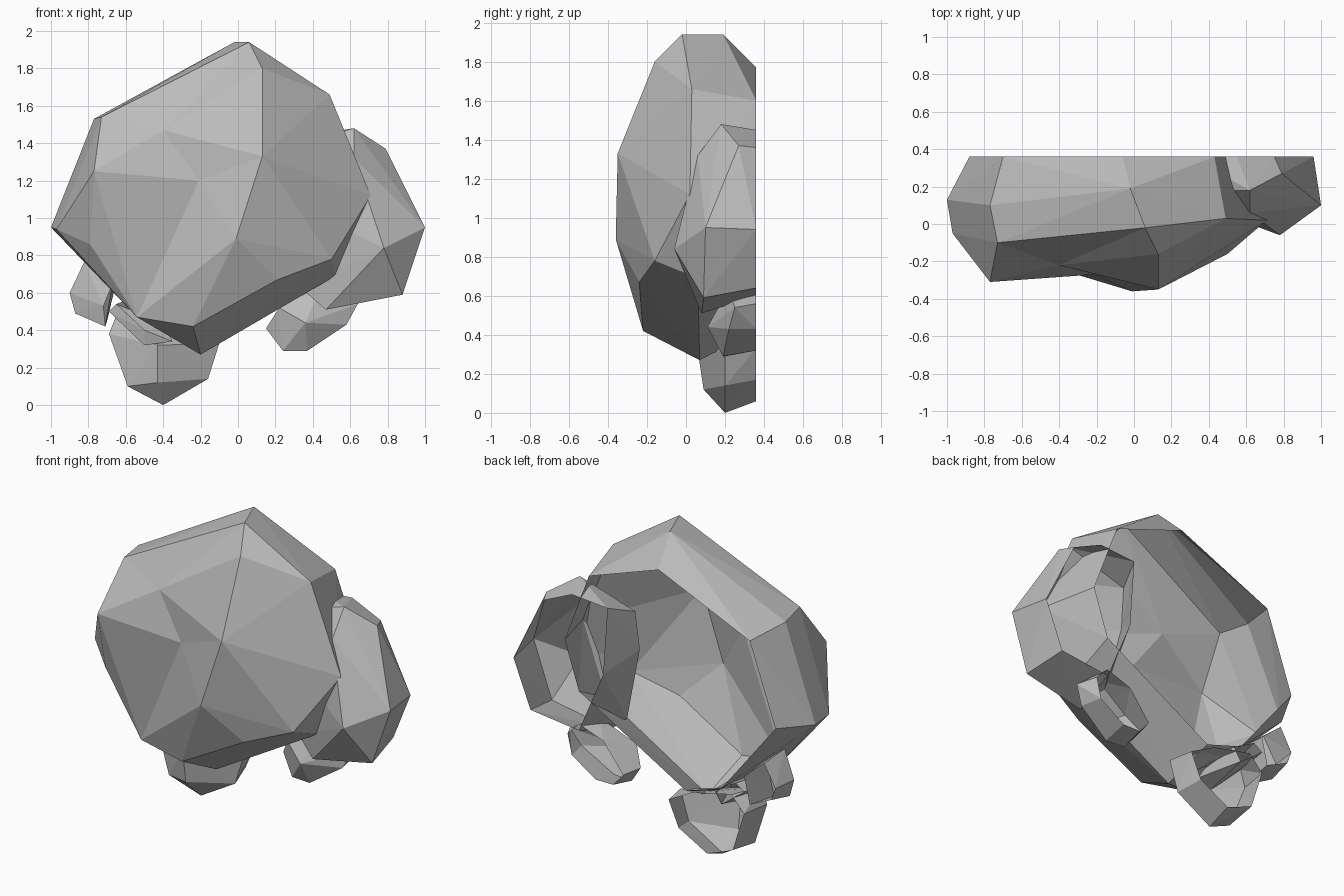
import bpy
import bmesh
from mathutils import Vector

BACK = .36  # the plane where every stone is cut open

default_cube = bpy.data.objects.get("Cube")
if default_cube:
    bpy.data.objects.remove(default_cube, do_unlink=True)


def make_material(name, value):
    """Plain grey surface for viewport and render."""
    color = (value, value, value, 1)
    material = bpy.data.materials.new(name)
    material.use_nodes = True
    material.diffuse_color = color
    shader = material.node_tree.nodes["Principled BSDF"]
    shader.inputs["Base Color"].default_value = color
    return material


stone_grey = make_material("stone grey", .5)


def make_stone(name, corners, rim, dents=()):
    """Wrap a faceted shell round the corners, ending in an open rim.

    corners are x, y, z points; rim holds x, z points on the back plane.
    dents are corners that join the wrapping while pushed forward and are
    then moved back into the stone.
    """
    bm = bmesh.new()
    push = Vector((0, -.12, 0))
    for point in corners:
        bm.verts.new(point)
    for x, z in rim:
        bm.verts.new((x, BACK, z))
    dent_verts = [bm.verts.new(Vector(point) + push) for point in dents]

    hull = bmesh.ops.convex_hull(bm, input=bm.verts[:])
    for vert in dent_verts:
        vert.co -= push

    # Remove buried corners and the back cap
    buried = set(hull["geom_interior"]) | set(hull["geom_unused"])
    loose = [item for item in buried
             if isinstance(item, bmesh.types.BMVert) and not item.link_faces]
    bmesh.ops.delete(bm, geom=loose, context="VERTS")
    cap = [face for face in bm.faces
           if all(vert.co.y > BACK - .001 for vert in face.verts)]
    bmesh.ops.delete(bm, geom=cap, context="FACES")

    mesh = bpy.data.meshes.new(name)
    bm.to_mesh(mesh)
    bm.free()
    mesh.materials.append(stone_grey)
    stone = bpy.data.objects.new(name, mesh)
    bpy.context.scene.collection.objects.link(stone)
    return stone


# Large central boulder
make_stone(
    "main_boulder",
    corners=[
        # crown
        (-.02, .19, 1.94), (.06, -.02, 1.94), (.13, -.16, 1.8),
        # left side
        (-.77, .1, 1.53), (-.73, -.1, 1.54), (-.77, -.31, 1.25),
        (-1, .13, .95), (-.97, -.05, .94), (-.79, -.2, .86),
        # front
        (.13, -.35, 1.33), (-.01, -.36, .89),
        # underside
        (-.54, -.2, .47), (-.24, -.22, .42), (-.2, .07, .27),
        (.21, -.24, .67), (.5, -.16, .78), (.52, .06, .69),
        # right side
        (.49, .03, 1.66), (.71, .02, 1.12),
    ],
    rim=[(-.06, 1.77), (-.7, 1.49), (-.88, .98), (-.5, .5), (-.25, .42),
         (.2, .8), (.5, .85), (.6, 1.15), (.43, 1.6)],
    dents=[(-.21, -.27, 1.2), (-.4, -.22, 1.47)],
)

# Upright boulder leaning against the right side
make_stone(
    "side_boulder",
    corners=[
        (.62, .18, 1.48), (.79, .27, 1.37), (1, .1, .95),
        (.78, -.06, .84), (.88, .09, .59), (.47, .08, .51),
        (.68, .05, 1.13), (.62, .06, 1.32),
        # hidden flank inside the main boulder
        (.23, .18, 1.36), (.22, .15, 1.11), (.33, .12, .63),
    ],
    rim=[(.75, 1.36), (.55, 1.45), (.3, 1.43), (.33, 1), (.5, .6),
         (.84, .64), (.96, .94)],
)

# Small stone under the right side
make_stone(
    "right_pebble",
    corners=[
        (.36, .11, .44), (.15, .24, .41), (.22, .18, .52), (.24, .2, .29),
        (.37, .19, .29), (.58, .22, .43), (.64, .25, .54), (.33, .2, .58),
        (.45, .22, .64),
    ],
    rim=[(.19, .4), (.26, .32), (.38, .32), (.55, .43), (.58, .56),
         (.5, .64), (.33, .58)],
)

# Lowest stone, carrying the cluster on the left
make_stone(
    "foot_stone",
    corners=[
        (-.4, .2, 0), (-.43, .09, .12), (-.43, .06, .32), (-.59, .15, .1),
        (-.16, .2, .14), (-.1, .2, .33), (-.69, .17, .38), (-.65, .18, .48),
    ],
    rim=[(-.4, .06), (-.2, .17), (-.13, .33), (-.58, .13), (-.66, .38),
         (-.3, .42), (-.57, .48)],
)

# Stone tucked under the far left edge
make_stone(
    "left_pebble",
    corners=[
        (-.87, .2, .49), (-.9, .2, .6), (-.82, .18, .77), (-.71, .13, .42),
        (-.72, .11, .53), (-.67, .15, .65),
    ],
    rim=[(-.85, .52), (-.88, .6), (-.8, .74), (-.7, .45), (-.66, .62)],
)

# Thin shard wedged between the boulder and the foot stone
make_stone(
    "wedge_shard",
    corners=[
        (-.69, .08, .5), (-.65, .06, .54), (-.5, .02, .4), (-.5, .04, .32),
        (-.35, .06, .34), (-.4, .1, .44),
    ],
    rim=[(-.66, .52), (-.5, .4), (-.45, .48), (-.6, .56)],
)
